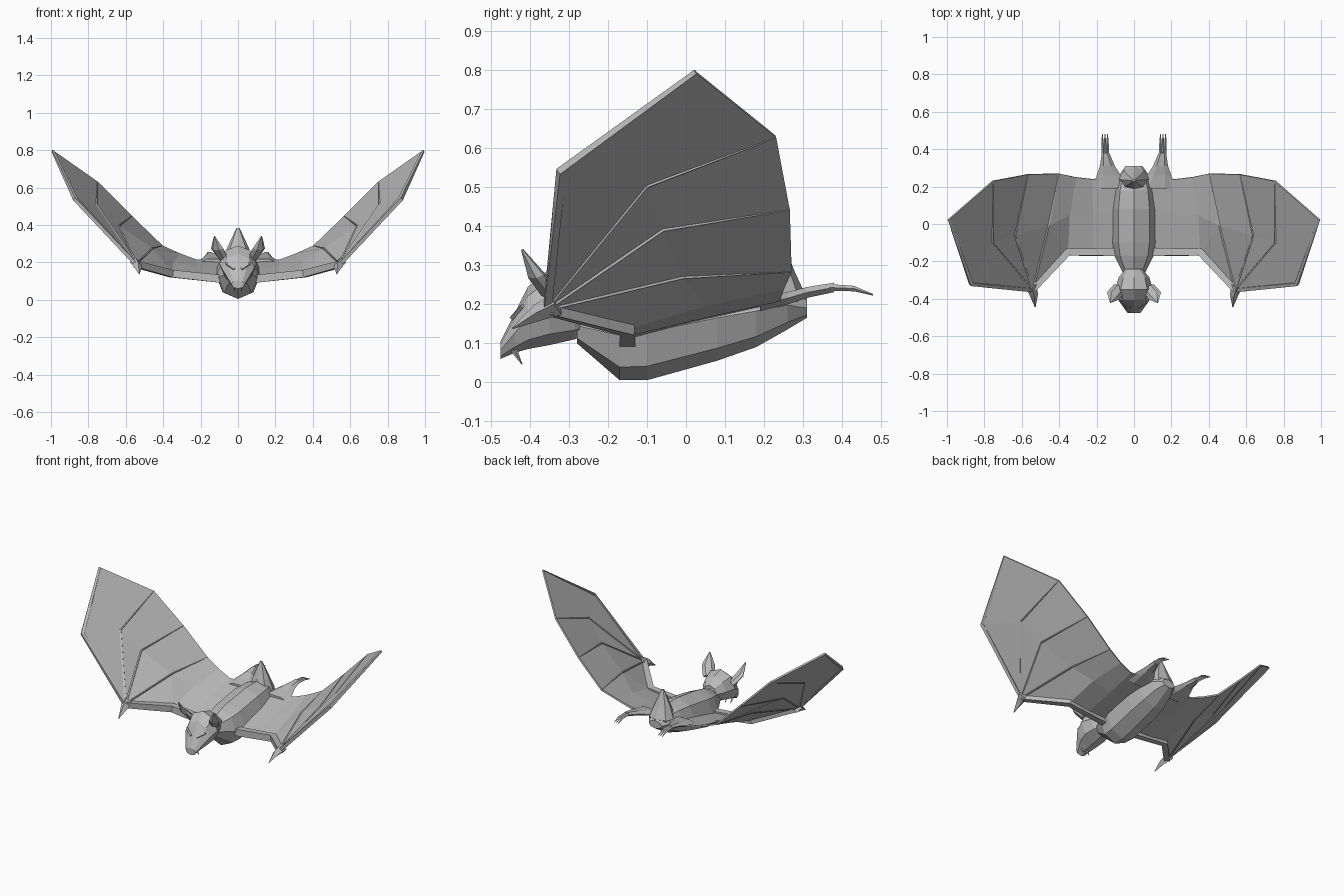
import bpy, bmesh, math
from mathutils import Vector

if "Cube" in bpy.data.objects:
    bpy.data.objects.remove(bpy.data.objects["Cube"], do_unlink=True)

grey = bpy.data.materials.new("soft_grey")
grey.use_nodes = True
COLOUR = (0.5, 0.5, 0.5, 1)
grey.diffuse_color = COLOUR
grey.node_tree.nodes["Principled BSDF"].inputs["Base Color"].default_value = COLOUR
X, Y, Z = Vector((1, 0, 0)), Vector((0, 1, 0)), Vector((0, 0, 1))


def finish(name, bm, mirror=False, thickness=0):
    bmesh.ops.recalc_face_normals(bm, faces=bm.faces)
    mesh = bpy.data.meshes.new(name)
    bm.to_mesh(mesh)
    bm.free()
    mesh.materials.append(grey)
    obj = bpy.data.objects.new(name, mesh)
    bpy.context.collection.objects.link(obj)
    if thickness:
        solid = obj.modifiers.new("thickness", "SOLIDIFY")
        solid.thickness = thickness
        solid.offset = 0
    if mirror:
        obj.modifiers.new("mirror", "MIRROR").use_clip = False
    return obj


def tube(name, path, radii, sides=4, frame=None, mirror=False, phase=0.0):
    """Loft elliptical rings along a path; frame fixes the two ring axes."""
    path = [Vector(p) for p in path]
    bm = bmesh.new()
    rings = []
    for i, (p, r) in enumerate(zip(path, radii)):
        a, b = r if isinstance(r, tuple) else (r, r)
        if frame:
            u, v = frame
        else:
            t = (path[min(i + 1, len(path) - 1)] - path[max(i - 1, 0)]).normalized()
            u = t.cross(Z).normalized()
            v = u.cross(t)
        angles = [phase + math.tau * k / sides for k in range(sides)]
        rings.append([bm.verts.new(p + u * a * math.cos(q) + v * b * math.sin(q))
                      for q in angles])
    for lo, hi in zip(rings, rings[1:]):
        for k in range(sides):
            j = (k + 1) % sides
            bm.faces.new((lo[k], lo[j], hi[j], hi[k]))
    bm.faces.new(rings[0])
    bm.faces.new(rings[-1])
    return finish(name, bm, mirror)


def sections(rows):
    """Rows of y, bottom, top, half width to centres and radii."""
    return ([(0, y, (b + t) / 2) for y, b, t, w in rows],
            [(w, (t - b) / 2) for y, b, t, w in rows])


# Body, tilted up towards the tail
path, radii = sections([
    (-.28, .10, .19, .05), (-.17, .005, .235, .105), (-.10, .005, .25, .117),
    (.08, .055, .275, .117), (.18, .09, .275, .105), (.26, .135, .26, .08),
    (.31, .165, .215, .045)])
tube("body", path, radii, 8, (X, Z))

# Upright tail fin
tube("tail_fin", [(0, .235, .17), (0, .24, .22), (0, .235, .285), (0, .233, .385)],
     [(.07, .06), (.08, .068), (.055, .043), (.008, .006)], 8, (X, Y))

# Head with lowered snout
path, radii = sections([
    (-.24, .13, .23, .045), (-.285, .11, .27, .082), (-.35, .095, .29, .1),
    (-.405, .085, .245, .085), (-.44, .075, .175, .06), (-.475, .06, .105, .035)])
tube("head", path, radii, 8, (X, Z))
tube("ear", [(.08, -.345, .225), (.112, -.385, .275), (.126, -.42, .34)],
     [(.035, .018), (.038, .016), .003], 6, mirror=True)
tube("fang", [(.02, -.445, .09), (.018, -.42, .045)], [.01, .001], mirror=True)
tube("brow", [(.02, -.445, .165), (.065, -.42, .195)], [.008, .006], mirror=True)

# Legs and toes
tube("leg", [(.12, .19, .2), (.135, .26, .215), (.142, .31, .23), (.152, .38, .243)],
     [(.09, .02), (.065, .018), (.04, .016), (.02, .014)], 6, (X, Z), True)
for i in (-1, 0, 1):
    tube("toe", [(.153 + .011 * i, .36, .243), (.155 + .013 * i, .43, .24),
                 (.155 + .014 * i, .48, .224)], [.009, .007, .002],
         frame=(X, Z), mirror=True)

# Wing skeleton: middle joint and end of each finger
wrist = (.545, -.355, .19)
fingers = [((.87, -.32, .54), (.99, .025, .795)),
           ((.76, -.1, .505), (.755, .23, .63)),
           ((.64, -.06, .393), (.57, .265, .445)),
           ((.46, -.01, .272), (.405, .27, .286))]
elbow = (.355, -.15, .14)
tube("wing_arm", [(.07, -.15, .11), elbow, wrist], [.03, .028, .024],
     mirror=True, phase=math.pi / 4)
tube("wing_thumb", [(.55, -.33, .2), (.535, -.38, .178), (.528, -.445, .138)],
     [.03, .022, .002], mirror=True)
for i, (joint, end) in enumerate(fingers):
    r = .014 if i == 0 else .01
    tube("wing_finger", [wrist, joint, end], [r, r, r * .6],
         mirror=True, phase=math.pi / 4)

# Wing membrane: panels between fingers, then the inner strip to the body
bm = bmesh.new()
made = {}


def panel(*points):
    for p in points:
        if p not in made:
            made[p] = bm.verts.new(p)
    bm.faces.new([made[p] for p in points])


for (joint, end), (joint2, end2) in zip(fingers, fingers[1:]):
    panel(wrist, joint, joint2)
    panel(joint, end, end2, joint2)
columns = [[elbow, (.345, .05, .2), (.31, .25, .243)],
           [(.225, -.16, .12), (.22, .05, .17), (.225, .24, .212)],
           [(.05, -.16, .11), (.05, .05, .165), (.05, .25, .21)]]
joint, end = fingers[-1]
panel(wrist, joint, elbow)
panel(joint, columns[0][1], elbow)
panel(joint, end, columns[0][2], columns[0][1])
for a, b in zip(columns, columns[1:]):
    for i in range(2):
        panel(a[i], a[i + 1], b[i + 1], b[i])
finish("wing_membrane", bm, True, .01)
